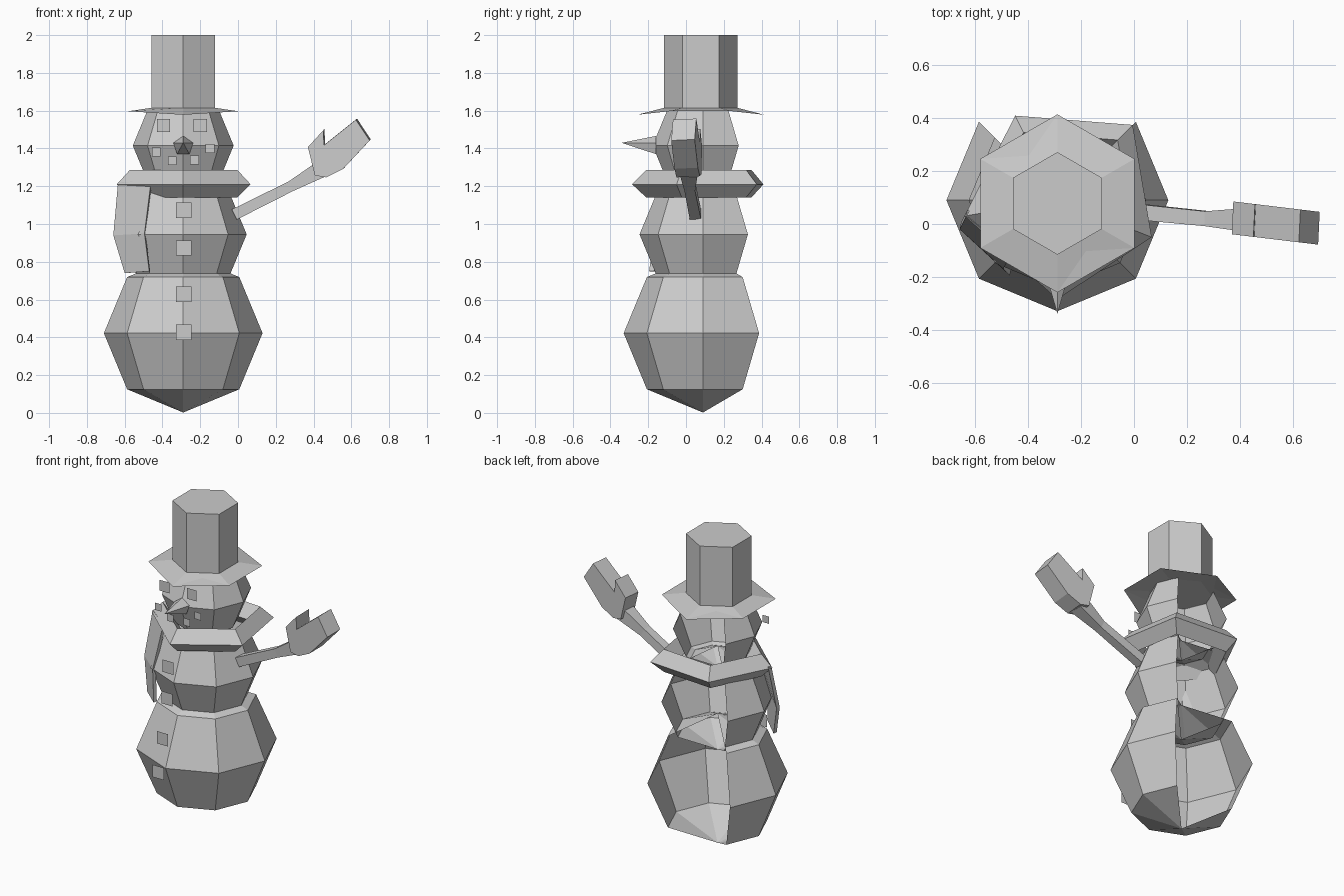
import bpy, bmesh, math
from mathutils import Vector

if "Cube" in bpy.data.objects:
    bpy.data.objects.remove(bpy.data.objects["Cube"])

CX, CY = -0.29, 0.09


def make(name, verts, faces):
    mesh = bpy.data.meshes.new(name)
    mesh.from_pydata([tuple(v) for v in verts], [], faces)
    bm = bmesh.new()
    bm.from_mesh(mesh)
    bmesh.ops.recalc_face_normals(bm, faces=bm.faces)
    bm.to_mesh(mesh)
    bm.free()
    ob = bpy.data.objects.new(name, mesh)
    bpy.context.collection.objects.link(ob)
    return ob


def loft(name, rings, closed=False):
    """Skin a list of equal-length rings; cap the ends or join them in a loop."""
    n, m = len(rings[0]), len(rings)
    verts = [v for r in rings for v in r]
    faces = []
    for i in range(m if closed else m - 1):
        a, b = i * n, (i + 1) % m * n
        faces += [(a + k, a + (k + 1) % n, b + (k + 1) % n, b + k) for k in range(n)]
    if not closed:
        faces += [tuple(range(n)), tuple(range((m - 1) * n, m * n))]
    return make(name, verts, faces)


def ring(z, r, n, cy=CY):
    """Regular polygon with one corner pointing to the front."""
    return [Vector((CX + r * math.sin(2 * math.pi * k / n),
                    cy - r * math.cos(2 * math.pi * k / n), z)) for k in range(n)]


# Three low-poly spheres, left open at the back (no back column of corners)
def ball(name, z, r):
    me = bpy.data.meshes.new(name)
    bm = bmesh.new()
    bmesh.ops.create_uvsphere(bm, u_segments=8, v_segments=4, radius=r)
    back = [v for v in bm.verts if abs(v.co.x) < 1e-4 and v.co.y > 0.1 * r]
    bmesh.ops.delete(bm, geom=back, context='VERTS')
    bmesh.ops.recalc_face_normals(bm, faces=bm.faces)
    # outward normals on the open shell
    if sum(f.normal.dot(f.calc_center_median()) for f in bm.faces) < 0:
        bmesh.ops.reverse_faces(bm, faces=bm.faces)
    bm.to_mesh(me)
    bm.free()
    ob = bpy.data.objects.new(name, me)
    ob.location = (CX, CY, z)
    bpy.context.collection.objects.link(ob)


ball("lower_body", 0.422, 0.42)
ball("middle_body", 0.945, 0.336)
ball("head", 1.415, 0.267)

# Hat: hexagonal crown and drooping brim
HY = 0.078
loft("hat_crown", [ring(z, 0.194, 6, HY) for z in (1.605, 2.0)])
outer = ring(1.597, 0.337, 6, HY)
for k in (0, 3):
    outer[k].z = 1.578
loft("hat_brim", [ring(1.605, 0.19, 6, HY), outer, ring(1.615, 0.194, 6, HY)])

# Scarf: five-sided ring with a diamond cross-section
corners = [(-0.29, -0.285), (0.067, -0.05), (-0.005, 0.375), (-0.45, 0.41), (-0.642, 0.03)]
rings = []
for x, y in corners:
    c = Vector((CX, CY, 0))
    d = Vector((x, y, 0)) - c
    rings.append([c + d * s + Vector((0, 0, z))
                  for s, z in ((0.6, 1.21), (0.8, 1.14), (1.0, 1.21), (0.8, 1.287))])
loft("scarf", rings, closed=True)

# Hanging scarf end, bent halfway
rows = [((-0.635, 0.03), (-0.46, -0.11), 1.22), ((-0.66, -0.02), (-0.495, -0.17), 0.94),
        ((-0.60, -0.075), (-0.47, -0.195), 0.74)]
rings = []
for a, b, z in rows:
    a, b = Vector((*a, z)), Vector((*b, z + 0.01))
    t = Vector((0.005, 0.025, 0))
    rings.append([a, b, b + t, a + t])
loft("scarf_end", rings)

# Arm: thin square-section limb
path = [(-0.02, 0.05, 1.05, 0.03), (0.28, 0.02, 1.20, 0.028), (0.44, 0.015, 1.29, 0.045)]
up = Vector((-0.45, 0, 0.89))
rings = []
for x, y, z, r in path:
    p, s = Vector((x, y, z)), Vector((0, r, 0))
    rings.append([p + up * r + s, p + up * r - s, p - up * r - s, p - up * r + s])
loft("arm", rings)

# Mitten with thumb: extruded outline, turned slightly forward
outline = [(0.41, 1.26), (0.47, 1.25), (0.56, 1.295), (0.70, 1.445), (0.627, 1.555),
           (0.458, 1.42), (0.455, 1.50), (0.373, 1.41)]
rings = [[Vector((x + 0.003 * s, 0.02 - 0.12 * (x - 0.4) + s * 0.062, z + 0.003 * s))
          for x, z in outline] for s in (-1, 1)]
loft("mitten", rings)

# Nose: five-sided spike
nose = [(CX + 0.055 * math.sin(2 * math.pi * k / 5), -0.16,
         1.413 + 0.053 * math.cos(2 * math.pi * k / 5)) for k in range(5)]
make("nose", nose + [(CX, -0.34, 1.43)],
     [(k, (k + 1) % 5, 5) for k in range(5)] + [(0, 1, 2, 3, 4)])


# Flat square tiles floating in front: eyes, mouth and buttons
def tile(name, x, y, z, s):
    h = s / 2
    make(name, [(x - h, y, z - h), (x + h, y, z - h), (x + h, y, z + h), (x - h, y, z + h)],
         [(0, 1, 2, 3)])


for x in (-0.395, -0.20):
    tile("eye", x, -0.19, 1.522, 0.07)
for x, z in ((-0.433, 1.382), (-0.348, 1.335), (-0.23, 1.338), (-0.148, 1.40)):
    tile("mouth_piece", x, -0.20, z, 0.047)
for y, z in ((-0.31, 1.073), (-0.32, 0.872), (-0.365, 0.628), (-0.41, 0.427)):
    tile("button", CX + 0.003, y, z, 0.08)
